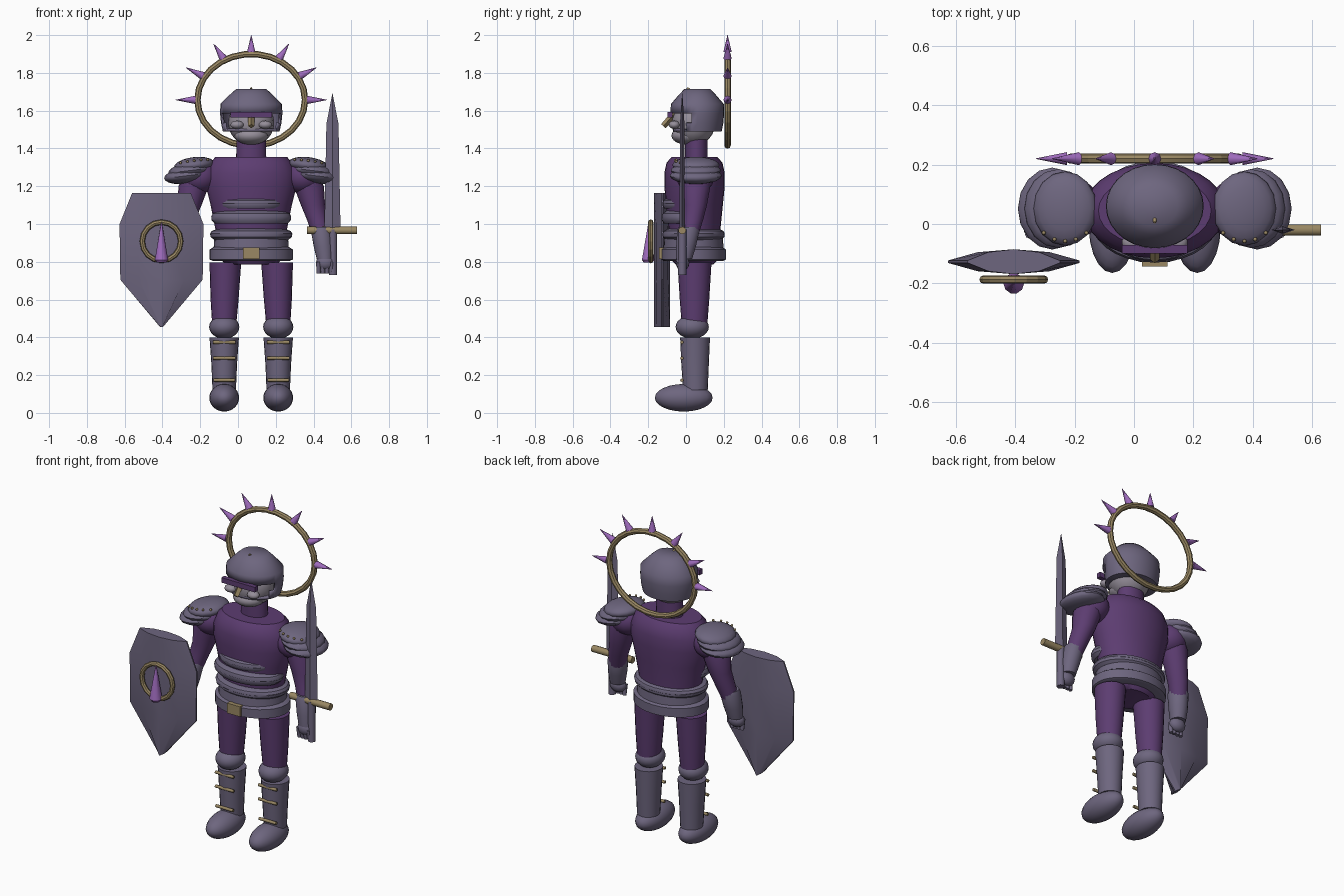
import bpy, bmesh, math
from mathutils import Matrix, Vector

if "Cube" in bpy.data.objects:
    bpy.data.objects.remove(bpy.data.objects["Cube"])

CX, CY = 0.07, 0.045      # body axis


def colour(name, r, g, b):
    m = bpy.data.materials.new(name)
    m.diffuse_color = (r, g, b, 1)
    m.use_nodes = True
    m.node_tree.nodes["Principled BSDF"].inputs["Base Color"].default_value = m.diffuse_color
    return m


STEEL = colour("steel violet grey", 0.155, 0.133, 0.212)
CLOTH = colour("deep purple", 0.108, 0.046, 0.165)
GOLD = colour("dull gold", 0.32, 0.245, 0.125)
SPIKE = colour("bright violet", 0.34, 0.145, 0.50)
SKIN = colour("pale grey", 0.30, 0.27, 0.32)


def finish(name, bm, mat, angle=35):
    bmesh.ops.recalc_face_normals(bm, faces=bm.faces)
    for f in bm.faces:
        f.smooth = True
    for e in bm.edges:
        e.smooth = e.calc_face_angle(0) < math.radians(angle)
    me = bpy.data.meshes.new(name)
    bm.to_mesh(me)
    bm.free()
    me.materials.append(mat)
    o = bpy.data.objects.new(name, me)
    bpy.context.collection.objects.link(o)
    return o


def loft_bm(rings, segs):
    """Stack of horizontal ellipses: (x, y, z, rx, ry)."""
    bm = bmesh.new()
    loops = []
    for x, y, z, rx, ry in rings:
        loops.append([bm.verts.new((x + rx * math.cos(2 * math.pi * i / segs),
                                    y + ry * math.sin(2 * math.pi * i / segs), z))
                      for i in range(segs)])
    for a, b in zip(loops, loops[1:]):
        for i in range(segs):
            j = (i + 1) % segs
            bm.faces.new((a[i], a[j], b[j], b[i]))
    bm.faces.new(loops[0])
    bm.faces.new(loops[-1])
    return bm


def loft(name, rings, mat, segs=24, angle=35):
    return finish(name, loft_bm(rings, segs), mat, angle)


def ball(name, c, r, mat, u=20, v=12, tilt=0):
    bm = bmesh.new()
    m = (Matrix.Translation(c) @ Matrix.Rotation(tilt, 4, 'Y')
         @ Matrix.Diagonal((*r, 1)))
    bmesh.ops.create_uvsphere(bm, u_segments=u, v_segments=v, radius=1, matrix=m)
    return finish(name, bm, mat, 50)


def rod(name, a, b, r1, r2, mat, segs=10):
    a, b = Vector(a), Vector(b)
    bm = bmesh.new()
    m = Matrix.Translation((a + b) / 2) @ (b - a).to_track_quat('Z', 'Y').to_matrix().to_4x4()
    bmesh.ops.create_cone(bm, cap_ends=True, segments=segs, radius1=r1, radius2=r2,
                          depth=(b - a).length, matrix=m)
    return finish(name, bm, mat, 50)


def box(name, c, size, mat):
    bm = bmesh.new()
    bmesh.ops.create_cube(bm, size=1, matrix=Matrix.Translation(c) @ Matrix.Diagonal((*size, 1)))
    return finish(name, bm, mat)


def ring(name, c, rx, rz, tube, count, mat):
    """Upright ring made of short straight tubes facing front."""
    bm = bmesh.new()
    loops = []
    for i in range(count):
        t = 2 * math.pi * i / count
        loops.append([bm.verts.new((c[0] + (rx + tube * math.cos(p)) * math.cos(t),
                                    c[1] + tube * math.sin(p),
                                    c[2] + (rz + tube * math.cos(p)) * math.sin(t)))
                      for p in [2 * math.pi * k / 8 for k in range(8)]])
    for i in range(count):
        a, b = loops[i], loops[(i + 1) % count]
        for k in range(8):
            j = (k + 1) % 8
            bm.faces.new((a[k], a[j], b[j], b[k]))
    return finish(name, bm, mat, 12)


# Torso and neck
loft("torso", [(CX, CY, z, rx, ry) for z, rx, ry in (
    (.785, .13, .10), (.82, .175, .13), (.95, .185, .135), (1.1, .215, .15), (1.2, .24, .16),
    (1.27, .238, .16), (1.325, .215, .148), (1.355, .19, .12))], CLOTH, 28, 45)
loft("neck", [(CX, .055, 1.33, .08, .06), (CX, .055, 1.45, .078, .06)], CLOTH)

# Waist plates, belt and buckle
for i, (z, h, y, rx, ry) in enumerate(((1.108, .034, -.015, .168, .11), (1.035, .042, .005, .212, .135),
                                       (.945, .036, .04, .218, .165))):
    ball(f"waist_plate_{i}", (CX, y, z), (rx, ry, h), STEEL, 28, 10)
    loft(f"waist_plate_rim_{i}", [(CX, y, z + h * k, rx * s, ry * s) for k, s in
         ((-.8, .9), (-.4, .985), (.1, 1), (.5, .96), (.85, .8))], STEEL, 28)
loft("lower_waist", [(CX, .04, .86, .2, .16), (CX, .04, .925, .195, .155)], STEEL, 28)
loft("belt", [(CX, .04, z, rx, rx - .048) for z, rx in
     ((.805, .205), (.812, .22), (.865, .22), (.878, .2))], STEEL, 28)
box("buckle", (CX, -.128, .846), (.085, .03, .06), GOLD)

# Head: face, jaw, helmet with a face opening, visor and nose guard
ball("face", (CX, .04, 1.535), (.122, .115, .12), SKIN)
ball("jaw", (CX, .005, 1.468), (.09, .082, .048), SKIN)
bm = loft_bm([(CX, .06, z, r, r * .86) for z, r in
              ((1.49, .15), (1.535, .16), (1.585, .165), (1.635, .163), (1.685, .113), (1.716, .078))], 28)
bm.normal_update()
gone = [f for f in bm.faces if f.normal.z < -.9 or
        (f.calc_center_median().z < 1.58 and f.calc_center_median().y < .015)]
bmesh.ops.delete(bm, geom=gone, context='FACES')
helmet = finish("helmet", bm, STEEL, 50)
shell = helmet.modifiers.new("thickness", 'SOLIDIFY')
shell.thickness = .015
rod("helmet_stud", (CX, .02, 1.705), (CX, .005, 1.722), .011, .004, GOLD, 8)
box("visor", (CX, -.085, 1.578), (.222, .028, .03), CLOTH)
rod("nose_guard", (CX, -.06, 1.585), (CX, -.12, 1.518), .018, .016, GOLD, 4)

# Halo with seven spikes
HZ, HY = 1.657, .22
ring("halo", (CX, HY, HZ), .285, .243, .017, 26, GOLD)
for i in range(7):
    t = math.pi * i / 6
    c, s = math.cos(t), math.sin(t)
    rod(f"halo_spike_{i}", (CX + .295 * c, HY, HZ + .253 * s), (CX + .4 * c, HY, HZ + .343 * s),
        .022, .001, SPIKE, 8)

# Paired parts: s = -1 shield side, s = 1 sword side
for s, side in ((-1, "right"), (1, "left")):
    def X(d):
        return CX + s * d

    # Eye
    ball(f"{side}_eye", (X(.075), -.062, 1.525), (.036, .03, .022), SKIN, 14, 8)

    # Leg, knee, shin with front straps, boot
    loft(f"{side}_thigh", [(X(.143), .045, .47, .064, .068), (X(.141), .045, .6, .074, .078),
                           (X(.137), .045, .795, .084, .09)], CLOTH, 20)
    ball(f"{side}_knee", (X(.143), .033, .455), (.08, .088, .062), STEEL)
    loft(f"{side}_shin", [(X(.143), .05, .12, .062, .065), (X(.143), .048, .26, .068, .073),
                          (X(.143), .048, .4, .078, .079)], STEEL, 20)
    for i, (z, w) in enumerate(((.374, .06), (.29, .06), (.173, .057))):
        rod(f"{side}_shin_strap_{i}", (X(.143 - w), -.022, z), (X(.143 + w), -.022, z),
            .009, .009, GOLD, 8)
    ball(f"{side}_boot", (X(.143), -.012, .08), (.079, .153, .073), STEEL)

    # Arm, gauntlet, hand and fingers
    ball(f"{side}_shoulder", (X(.275), .05, 1.25), (.1, .1, .09), CLOTH)
    loft(f"{side}_arm", [(X(d), y, z, r, r) for d, y, z, r in (
        (.27, .05, 1.28, .075), (.305, .05, 1.2, .08), (.327, .048, 1.1, .064),
        (.352, .035, 1.02, .056), (.375, .015, .93, .048))], CLOTH, 18, 50)
    loft(f"{side}_gauntlet", [(X(.39), -.01, .815, .043, .043), (X(.383), 0, .88, .052, .053),
                              (X(.372), .012, .965, .056, .06), (X(.37), .014, .985, .05, .053)],
         STEEL, 18, 50)
    ball(f"{side}_hand", (X(.392), -.018, .795), (.05, .036, .042), STEEL, 14, 8)
    for i in range(4):
        d = .357 + .022 * i
        rod(f"{side}_finger_{i}", (X(d), -.035, .8), (X(d), -.028, .738), .014, .011, STEEL, 8)

    # Layered shoulder plates with rivets
    for i, (d, z, rx, ry) in enumerate(((.302, 1.312, .108, .125), (.325, 1.283, .115, .133),
                                        (.345, 1.255, .117, .138))):
        ball(f"{side}_shoulder_plate_{i}", (X(d), .052, z), (rx, ry, .042), STEEL, 16, 10, s * .12)
    for i in range(5):
        d = .23 + .036 * i
        rim = math.sqrt(1 - ((d - .302) / .108) ** 2)
        ball(f"{side}_rivet_{i}", (X(d), .052 - .11 * rim, 1.322 + .014 * rim - .12 * (d - .302)),
             (.007, .007, .007), GOLD, 8, 6)

# Sword: grip, cross guard, diamond blade
SX, SY = .5, -.02
rod("sword_grip", (SX + .003, SY, .73), (SX + .003, SY, .97), .022, .022, STEEL, 8)
rod("cross_guard", (.365, SY, .966), (.63, SY, .966), .02, .02, GOLD, 10)
loft("sword_blade", [(SX, SY, .96, .043, .014), (SX, SY, 1.53, .032, .012),
                     (SX, SY, 1.69, .001, .001)], STEEL, 4, 10)

# Shield: lens cross-section swept down a pointed outline
HX, SHY = -.405, -.127
section = ((-1, -.004), (-.55, -.032), (0, -.042), (.55, -.032), (1, -.004),
           (1, .004), (.55, .032), (0, .042), (-.55, .032), (-1, .004))
bm = bmesh.new()
rows = [[bm.verts.new((HX + w * u, SHY + v, z)) for u, v in section]
        for z, w in ((1.165, .155), (1.0, .222), (.705, .218), (.455, .008))]
for a, b in zip(rows, rows[1:]):
    for i in range(10):
        j = (i + 1) % 10
        bm.faces.new((a[i], a[j], b[j], b[i]))
bm.faces.new(rows[0])
bm.faces.new(rows[-1])
finish("shield", bm, STEEL, 25)

# Shield emblem: gold ring with an upright spike
ring("shield_ring", (HX, -.187, .908), .102, .102, .014, 16, GOLD)
loft("shield_spike", [(HX, -.2, .795, .024, .024), (HX, -.2, .81, .035, .035),
                      (HX, -.197, 1.015, .001, .001)], SPIKE, 10, 40)
